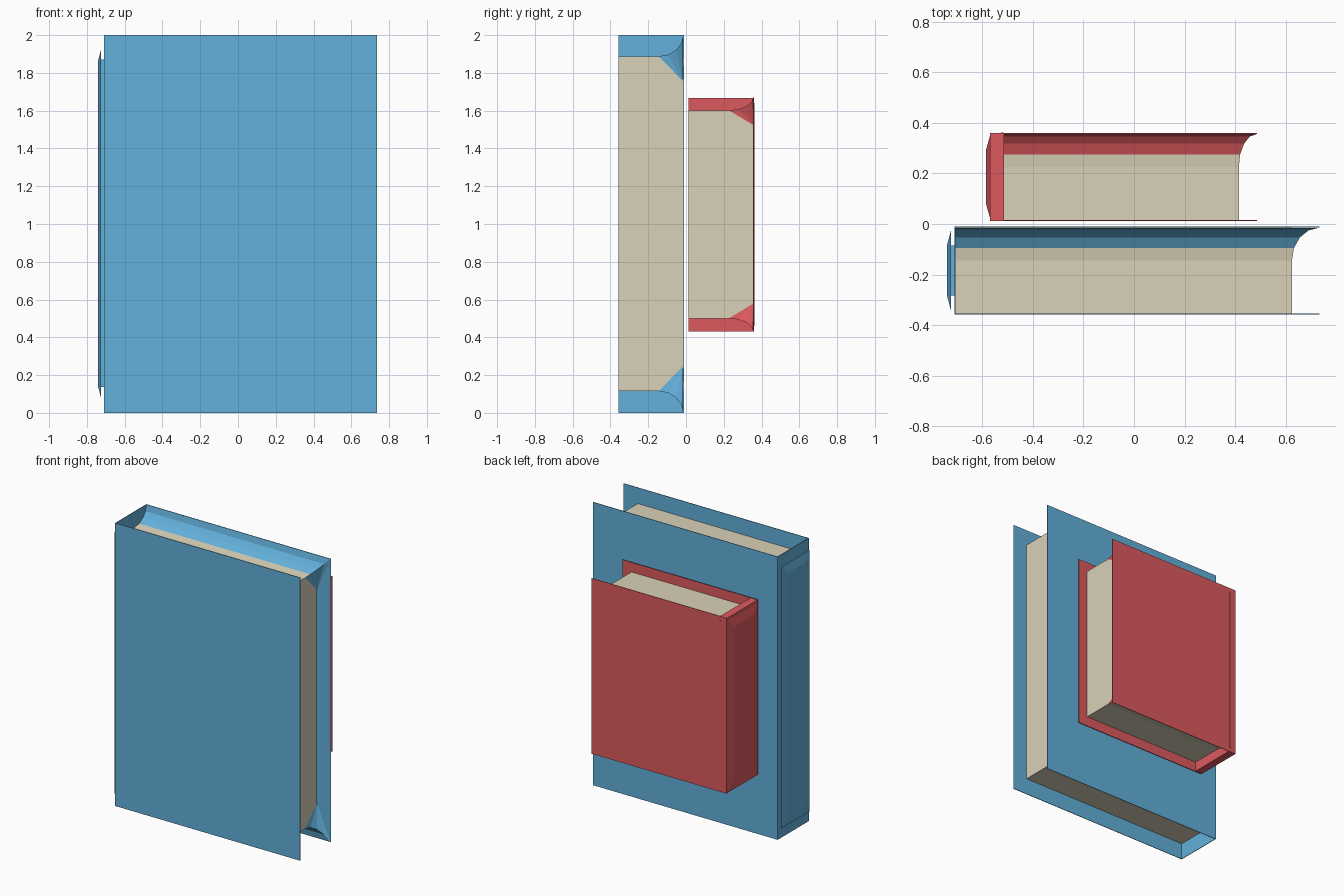
import bpy, bmesh, math

cube = bpy.data.objects.get("Cube")
if cube:
    bpy.data.objects.remove(cube, do_unlink=True)


def material(name, srgb):
    color = [((c / 255 + 0.055) / 1.055) ** 2.4 for c in srgb] + [1.0]
    mat = bpy.data.materials.new(name)
    mat.use_nodes = True
    mat.diffuse_color = color
    mat.node_tree.nodes["Principled BSDF"].inputs["Base Color"].default_value = color
    return mat


BLUE = material("blue cover", (99, 176, 219))
RED = material("red cover", (221, 90, 95))
PAPER = material("cream paper", (217, 209, 184))


def finish(name, bm, *mats):
    mesh = bpy.data.meshes.new(name)
    bm.to_mesh(mesh)
    bm.free()
    for m in mats:
        mesh.materials.append(m)
    obj = bpy.data.objects.new(name, mesh)
    bpy.context.collection.objects.link(obj)
    return obj


def box(name, x, y, z, mat):
    bm = bmesh.new()
    bmesh.ops.create_cube(bm, size=1)
    for v in bm.verts:
        v.co = [r[0] if c < 0 else r[1] for c, r in zip(v.co, (x, y, z))]
    return finish(name, bm, mat)


def ridge(name, x_base, x_out, y, z, inset, mat):
    """Tapered panel standing out from the spine."""
    bm = bmesh.new()
    rings = []
    for x, d in ((x_base, 0), (x_out, inset)):
        y0, y1, z0, z1 = y[0] + d, y[1] - d, z[0] + d, z[1] - d
        rings.append([bm.verts.new((x, a, b)) for a, b in
                      ((y0, z0), (y1, z0), (y1, z1), (y0, z1))])
    base, out = rings
    bm.faces.new(base)
    bm.faces.new(out)
    for i in range(4):
        j = (i + 1) % 4
        bm.faces.new((base[i], base[j], out[j], out[i]))
    bmesh.ops.recalc_face_normals(bm, faces=bm.faces)
    return finish(name, bm, mat)


def page_flare(name, x_spine, x_page, x_edge, y_back, depth, z_page, z_edge, drop, mat):
    """Curl from the page block out to the back cover, with fanned corners."""
    bm = bmesh.new()
    steps = 4
    mid = (z_page[0] + z_page[1]) / 2
    for side in (0, 1):
        page, edge = z_page[side], z_edge[side]
        inner, outer = [], []
        for i in range(steps + 1):
            a = math.pi / 2 * i / steps
            rise = 1 - math.cos(a)
            y = y_back - depth * (1 - math.sin(a))
            z = page + (edge - page) * rise
            inner.append(bm.verts.new((x_spine, y, z)))
            outer.append(bm.verts.new((x_page + (x_edge - x_page) * rise, y, z)))
        toward = drop if page < mid else -drop
        apex = bm.verts.new((x_page + 0.002, y_back, page + toward))
        for i in range(steps):
            strip = bm.faces.new((inner[i], outer[i], outer[i + 1], inner[i + 1]))
            strip.material_index = 1 if i == 0 else 0
            fan = bm.faces.new((outer[i], apex, outer[i + 1]))
            if side == 0:
                strip.normal_flip()
                fan.normal_flip()
    return finish(name, bm, mat, PAPER)


T = 0.004  # cover sheet thickness

# Large blue book
box("blue_front_cover", (-0.71, 0.735), (-0.358, -0.358 + T), (0, 2), BLUE)
box("blue_back_cover", (-0.71, 0.735), (-0.01 - T, -0.01), (0, 2), BLUE)
box("blue_spine", (-0.71, -0.71 + T), (-0.358, -0.01), (0, 2), BLUE)
box("blue_pages", (-0.707, 0.625), (-0.355, -0.012), (0.115, 1.888), PAPER)
page_flare("blue_page_flare", -0.706, 0.625, 0.733, -0.015, 0.13,
           (0.115, 1.888), (0.001, 1.999), 0.133, BLUE)
box("blue_spine_neck", (-0.727, -0.709), (-0.283, -0.085), (0.138, 1.87), BLUE)
ridge("blue_spine_panel", -0.725, -0.74, (-0.342, -0.026), (0.078, 1.925), 0.058, BLUE)

# Small red book standing behind
box("red_front_cover", (-0.57, 0.487), (0.012, 0.012 + T), (0.43, 1.67), RED)
box("red_back_cover", (-0.57, 0.487), (0.36 - T, 0.36), (0.43, 1.67), RED)
box("red_spine", (-0.57, -0.515), (0.013, 0.358), (0.432, 1.668), RED)
box("red_pages", (-0.517, 0.415), (0.015, 0.357), (0.5, 1.602), PAPER)
page_flare("red_page_flare", -0.515, 0.415, 0.485, 0.356, 0.13,
           (0.5, 1.602), (0.431, 1.669), 0.078, RED)
ridge("red_spine_panel", -0.569, -0.586, (0.02, 0.353), (0.45, 1.65), 0.06, RED)
box("red_hinge_rib", (-0.527, -0.517), (0.359, 0.363), (0.46, 1.64), RED)
